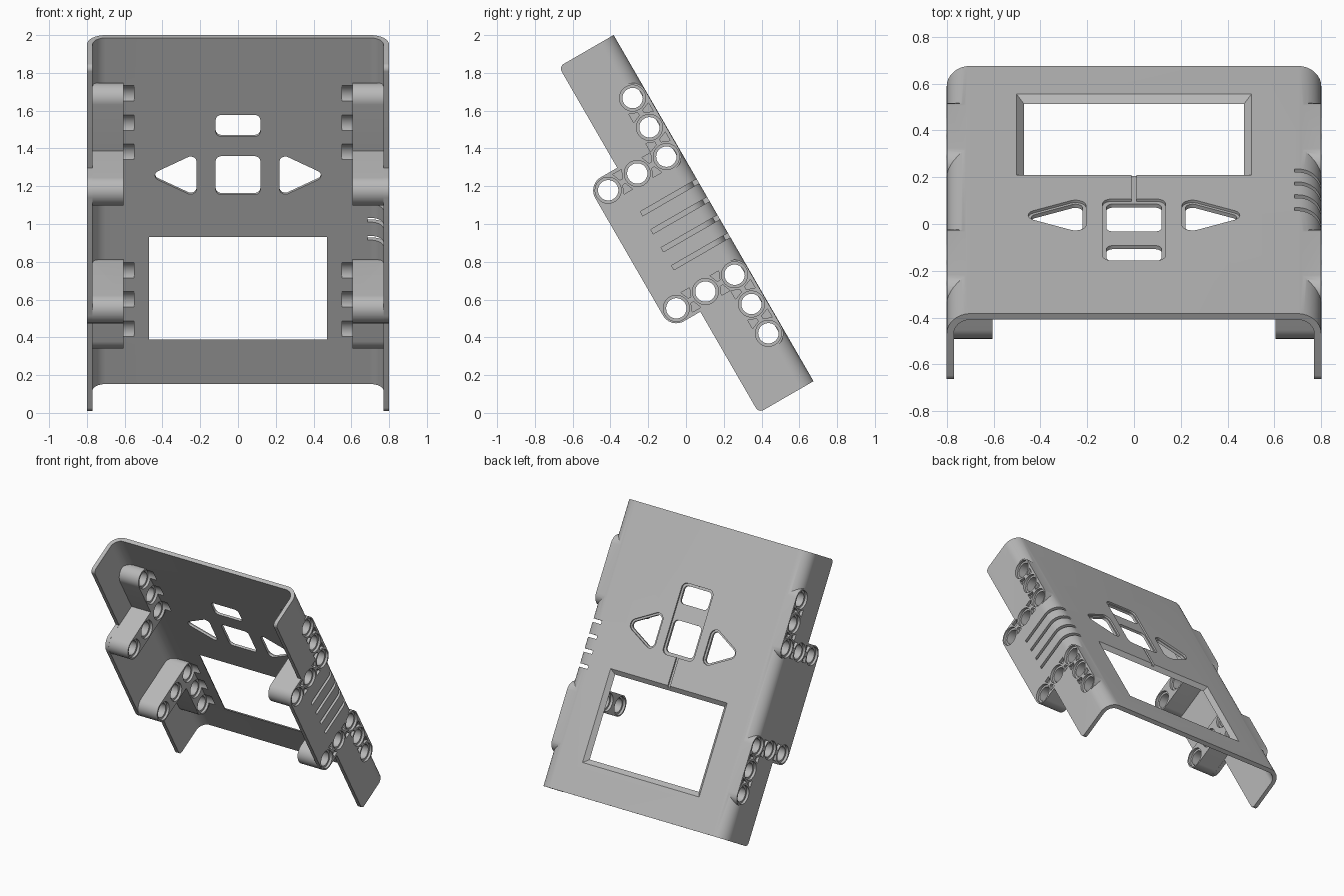
import bpy, bmesh, math
from mathutils import Vector, Matrix

cube = bpy.data.objects.get("Cube")
if cube:
    bpy.data.objects.remove(cube, do_unlink=True)

# Working frame: x across, v up the panel, d depth inward from the outer face
V_END, SIDE_D, TAB_D, TAB_V, WALL = 1.058, 0.335, 0.516, 0.44, 0.03


def rounded(points, radii, steps=8):
    """Polygon with its corners replaced by arcs."""
    pts = [Vector(p) for p in points]
    if not isinstance(radii, (list, tuple)):
        radii = [radii] * len(pts)
    out = []
    for i, (p, r) in enumerate(zip(pts, radii)):
        if r == 0:
            out.append(p)
            continue
        a = (pts[i - 1] - p).normalized()
        b = (pts[(i + 1) % len(pts)] - p).normalized()
        half = a.angle(b) / 2
        c = p + (a + b).normalized() * (r / math.sin(half))
        start = p + a * (r / math.tan(half)) - c
        end = p + b * (r / math.tan(half)) - c
        out += [c + start.lerp(end, k / steps).normalized() * r for k in range(steps + 1)]
    return out


def rect(x0, x1, y0, y1):
    return [(x0, y0), (x1, y0), (x1, y1), (x0, y1)]


def circle(c, r, n=32):
    return [(c[0] + r * math.cos(math.tau * k / n), c[1] + r * math.sin(math.tau * k / n))
            for k in range(n)]


PLACE = {"x": lambda p, t: (t, p[0], p[1]),
         "v": lambda p, t: (p[0], t, p[1]),
         "d": lambda p, t: (p[0], p[1], t)}


def loft(bm, axis, rings):
    """Closed solid through (position, outline) rings along an axis."""
    loops = [[bm.verts.new(PLACE[axis](p, t)) for p in outline] for t, outline in rings]
    n = len(loops[0])
    for a, b in zip(loops, loops[1:]):
        for k in range(n):
            bm.faces.new((a[k], a[(k + 1) % n], b[(k + 1) % n], b[k]))
    bm.faces.new(loops[0])
    bm.faces.new(loops[-1])


def prism(bm, axis, outline, t0, t1):
    loft(bm, axis, [(t0, outline), (t1, outline)])


def make(name, bm):
    bmesh.ops.recalc_face_normals(bm, faces=bm.faces)
    mesh = bpy.data.meshes.new(name)
    bm.to_mesh(mesh)
    bm.free()
    obj = bpy.data.objects.new(name, mesh)
    bpy.context.collection.objects.link(obj)
    return obj


def combine(obj, other, operation):
    """Apply a boolean and remove the helper."""
    mod = obj.modifiers.new("combine", "BOOLEAN")
    mod.operation, mod.solver, mod.object = operation, "EXACT", other
    other.hide_render = True
    graph = bpy.context.evaluated_depsgraph_get()
    mesh = bpy.data.meshes.new_from_object(obj.evaluated_get(graph))
    obj.modifiers.clear()
    obj.data = mesh
    bpy.data.objects.remove(other, do_unlink=True)


# Folded cover: channel section trimmed by the side outline with its tabs
bm = bmesh.new()
section = rounded([(-0.8, 0.6), (-0.8, 0), (0.8, 0), (0.8, 0.6),
                   (0.77, 0.6), (0.77, WALL), (-0.77, WALL), (-0.77, 0.6)],
                  [0, 0.1, 0.1, 0, 0, 0.07, 0.07, 0], 10)
prism(bm, "v", section, -1.2, 1.2)
cover = make("panel_cover", bm)

bm = bmesh.new()
side = rounded([(-V_END, -0.1), (V_END, -0.1), (V_END, SIDE_D), (TAB_V, SIDE_D),
                (TAB_V, TAB_D), (-TAB_V, TAB_D), (-TAB_V, SIDE_D), (-V_END, SIDE_D)],
               [0, 0, 0.03, 0, 0.08, 0.08, 0, 0.03])
prism(bm, "x", side, -1, 1)
combine(cover, make("side_outline", bm), "INTERSECT")

# Four L-shaped connector beams
bm = bmesh.new()
for sx in (-1, 1):
    for sv in (-1, 1):
        ell = rounded([(0.8, 0.002), (0.8, 0.158), (0.439, 0.158), (0.439, 0.515),
                       (0.281, 0.515), (0.281, 0.002)],
                      [0.077, 0.077, 0, 0.077, 0.077, 0.077])
        prism(bm, "x", [(sv * p[0], p[1]) for p in ell], sx * 0.605, sx * 0.799)
combine(cover, make("connector_beams", bm), "UNION")

# First cuts: pin holes, pockets, vents, screen window, button recesses
bm = bmesh.new()
for sx in (-1, 1):
    for sv in (-1, 1):
        holes = [Vector((sv * v, d)) for v, d in
                 ((0.719, 0.08), (0.54, 0.08), (0.361, 0.08), (0.361, 0.258), (0.361, 0.436))]
        for c in holes:
            wide, narrow = circle(c, 0.069), circle(c, 0.054)
            loft(bm, "x", [(sx * 0.55, wide), (sx * 0.625, wide), (sx * 0.625, narrow),
                           (sx * 0.78, narrow), (sx * 0.78, wide), (sx * 0.85, wide)])
        for p, q in zip(holes, holes[1:]):
            mid, along = (p + q) / 2, (q - p).normalized()
            across = Vector((-along.y, along.x))
            for s in (-1, 1):
                pocket = [mid + along * a + across * (s * b) for a, b in
                          ((-0.008, 0.015), (0.008, 0.015), (0.026, 0.06), (-0.026, 0.06))]
                prism(bm, "x", pocket, sx * 0.778, sx * 0.85)
for k in range(4):
    v = -0.165 + 0.11 * k
    prism(bm, "x", rect(v - 0.013, v + 0.013, -0.05, 0.345), 0.685, 0.85)

loft(bm, "d", [(-0.01, rect(-0.513, 0.513, -0.832, -0.118)),
               (0.04, rect(-0.46, 0.46, -0.775, -0.17))])


def button_triangle(s, grow):
    pts = [(s * (0.22 - grow), 0.082 - 1.6 * grow), (s * (0.22 - grow), 0.353 + 1.6 * grow),
           (s * (0.473 + 2 * grow), 0.217)]
    return rounded(pts, 0.03 + grow)


RECESS = 0.012
prism(bm, "d", rounded(rect(-0.134, 0.134, 0.078, 0.604), 0.04), -0.05, RECESS)
for s in (-1, 1):
    prism(bm, "d", button_triangle(s, 0.015), -0.05, RECESS)
combine(cover, make("first_cuts", bm), "DIFFERENCE")

# Second cuts: button openings and the thin groove down to the window
bm = bmesh.new()
prism(bm, "d", rounded(rect(-0.118, 0.118, 0.1, 0.335), 0.03), -0.05, 0.1)
prism(bm, "d", rounded(rect(-0.118, 0.118, 0.455, 0.587), 0.03), -0.05, 0.1)
for s in (-1, 1):
    prism(bm, "d", button_triangle(s, 0), -0.05, 0.1)
prism(bm, "d", rect(-0.01, 0.01, -0.15, 0.09), -0.05, RECESS)
combine(cover, make("second_cuts", bm), "DIFFERENCE")

# Tilt the cover into place
cover.data.transform(Matrix.Translation((0, 0.146, 1.084)) @ Matrix.Rotation(math.radians(120), 4, "X"))

# Plain grey material
grey = bpy.data.materials.new("light_grey")
grey.use_nodes = True
colour = (0.48, 0.48, 0.48, 1)
grey.diffuse_color = colour
grey.node_tree.nodes["Principled BSDF"].inputs["Base Color"].default_value = colour
cover.data.materials.clear()
cover.data.materials.append(grey)

bpy.ops.object.select_all(action="DESELECT")
cover.select_set(True)
bpy.context.view_layer.objects.active = cover
bpy.ops.object.shade_smooth_by_angle(angle=math.radians(30))
